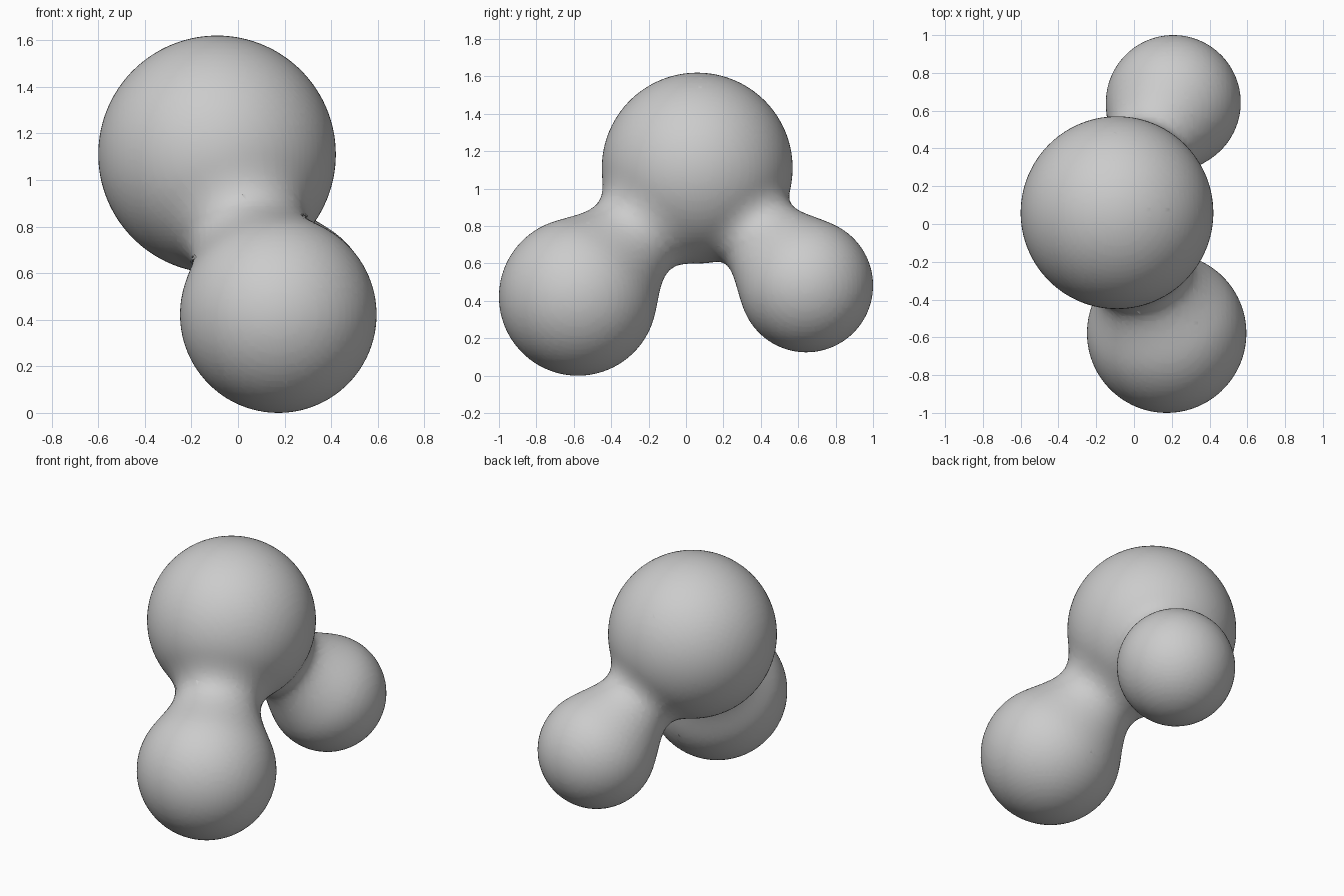
import bpy
import math

if "Cube" in bpy.data.objects:
    bpy.data.objects.remove(bpy.data.objects["Cube"])

# Three blobs that melt together: centre and visible radius
BLOBS = [
    ((-0.09, 0.06, 1.11), 0.51),      # large upper blob
    ((0.173, -0.578, 0.422), 0.422),  # front lower blob
    ((0.208, 0.643, 0.482), 0.357),   # back lower blob
]
THRESHOLD, STIFFNESS = 0.6, 2.0
# Ratio of a ball's visible radius to its field radius
VISIBLE = math.sqrt(1 - (THRESHOLD / STIFFNESS) ** (1 / 3))

# Metaball field
meta = bpy.data.metaballs.new("blob_field")
meta.threshold = THRESHOLD
meta.resolution = 0.025
meta.render_resolution = 0.025
for centre, radius in BLOBS:
    ball = meta.elements.new(type='BALL')
    ball.co = centre
    ball.radius = radius / VISIBLE
    ball.stiffness = STIFFNESS
field = bpy.data.objects.new("blob_field", meta)
bpy.context.collection.objects.link(field)
bpy.context.view_layer.update()

# Freeze the field into a smooth mesh
depsgraph = bpy.context.evaluated_depsgraph_get()
mesh = bpy.data.meshes.new_from_object(field.evaluated_get(depsgraph))
bpy.data.objects.remove(field)
mesh.shade_smooth()
body = bpy.data.objects.new("merged_blobs", mesh)
mesh.name = "merged_blobs"
bpy.context.collection.objects.link(body)
